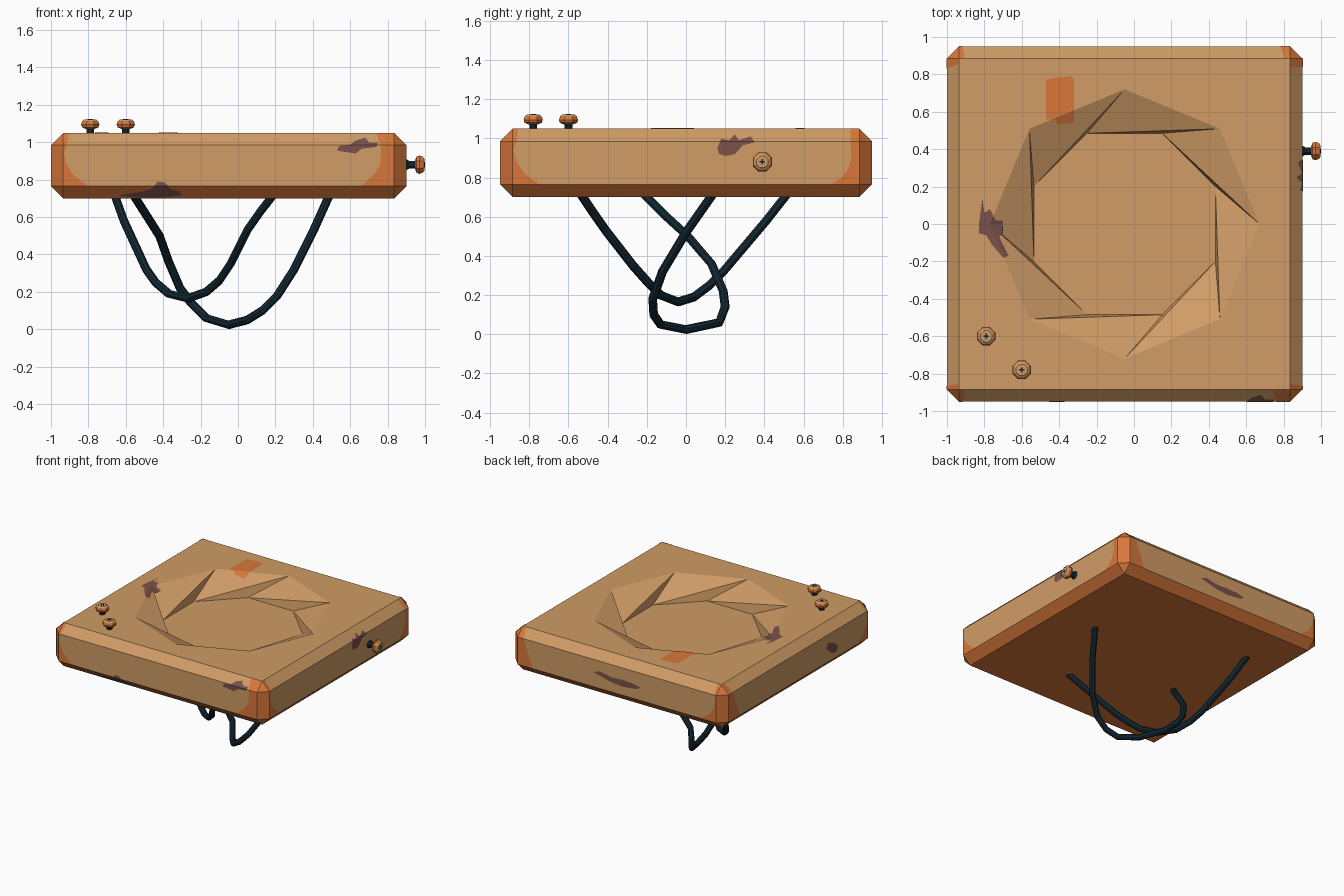
import bpy, bmesh, math
from mathutils import Vector, Matrix

if "Cube" in bpy.data.objects:
    bpy.data.objects.remove(bpy.data.objects["Cube"])


def material(name, rgb):
    m = bpy.data.materials.new(name)
    m.diffuse_color = [((c / 255 + 0.055) / 1.055) ** 2.4 for c in rgb] + [1]
    m.use_nodes = True
    m.node_tree.nodes["Principled BSDF"].inputs["Base Color"].default_value = m.diffuse_color
    return m


TAN = material("tan_paint", (208, 156, 102))
ORANGE = material("rust_orange", (216, 119, 58))
DARK = material("dark_rubber", (18, 40, 51))
STAIN = material("purple_brown_stain", (122, 82, 73))

CX, H = -0.05, 0.95            # slab centre x and half width
Z0, Z1, BEV = 0.70, 1.05, 0.065
R_OUT, R_IN, DEPTH = 0.72, 0.525, 0.14
APO = R_OUT * math.cos(math.pi / 8)
SLOPE = DEPTH / (APO - R_IN * math.cos(math.pi / 4))


def finish(bm, name, mats):
    me = bpy.data.meshes.new(name)
    bm.to_mesh(me)
    bm.free()
    for m in mats:
        me.materials.append(m)
    ob = bpy.data.objects.new(name, me)
    bpy.context.collection.objects.link(ob)
    return ob


# Slab: bevelled box with a twisted octagonal dish in its top
bm = bmesh.new()
bmesh.ops.create_cube(bm, size=1, matrix=Matrix.Translation((CX, 0, (Z0 + Z1) / 2))
                      @ Matrix.Diagonal((2 * H, 2 * H, Z1 - Z0, 1)))
bmesh.ops.bevel(bm, geom=bm.edges[:], offset=BEV, segments=1, affect='EDGES', profile=0.5)
top = max(bm.faces, key=lambda f: f.calc_center_median().z)
corners = sorted(top.verts, key=lambda v: math.atan2(v.co.y, v.co.x - CX) % math.tau)
bm.faces.remove(top)


def ring(r, z, start):
    return [bm.verts.new((CX + r * math.cos(start + k * math.pi / 4),
                          r * math.sin(start + k * math.pi / 4), z)) for k in range(8)]


rim = ring(R_OUT, Z1, 0)
floor = ring(R_IN, Z1 - DEPTH, math.pi / 8)
for q in range(4):
    c, d = corners[q], corners[(q + 1) % 4]
    a, b, e = rim[2 * q], rim[2 * q + 1], rim[(2 * q + 2) % 8]
    for tri in ((c, b, a), (c, e, b), (c, d, e)):
        bm.faces.new(tri)
for k in range(8):
    n = (k + 1) % 8
    bm.faces.new((rim[k], rim[n], floor[n]))
    bm.faces.new((rim[k], floor[n], floor[k]))
bm.faces.new(floor)
bmesh.ops.recalc_face_normals(bm, faces=bm.faces[:])
for f in bm.faces:
    n, c = f.normal, f.calc_center_median()
    at_corner = abs(c.x - CX) > 0.9 and abs(c.y) > 0.9
    f.material_index = 1 if at_corner or (n.z < -0.3 and c.z < Z0 + BEV) else 0
finish(bm, "slab", [TAN, ORANGE])

# Surface maps used to lay thin paint patches on the slab
LO, HI, GAP = Z0 + BEV, Z1 - BEV, 0.003


def side_map(axis, sign):
    def f(u, v):
        off = H + GAP - max(0, v - HI) - max(0, LO - v)
        return Vector((u, sign * off, v)) if axis == 'y' else Vector((CX + sign * off, u, v))
    return f


def top_map(u, v):
    inside = min(APO - (u - CX) * math.cos(a) - v * math.sin(a) for a in EDGE_ANGLES)
    return Vector((u, v, Z1 + GAP - SLOPE * max(0, inside)))


EDGE_ANGLES = [math.pi / 8 + k * math.pi / 4 for k in range(8)]
FRONT, BACK = side_map('y', -1), side_map('y', 1)
RIGHT, LEFT = side_map('x', 1), side_map('x', -1)


def patch(name, fmap, pts, mat):
    bm = bmesh.new()
    bm.faces.new([bm.verts.new((u, v, 0)) for u, v in pts])
    bmesh.ops.triangulate(bm, faces=bm.faces[:])
    if fmap is top_map:
        cuts = [((CX + APO * math.cos(a), APO * math.sin(a), 0), (math.cos(a), math.sin(a), 0))
                for a in EDGE_ANGLES] + [((0, 0, 0), (0, 1, 0))]
    else:
        cuts = [((0, LO, 0), (0, 1, 0)), ((0, HI, 0), (0, 1, 0))]
    for co, no in cuts:
        bmesh.ops.bisect_plane(bm, geom=bm.verts[:] + bm.edges[:] + bm.faces[:],
                               dist=1e-5, plane_co=co, plane_no=no)
    for v in bm.verts:
        v.co = fmap(v.co.x, v.co.y)
    bm.normal_update()
    for f in bm.faces:
        out = f.calc_center_median() - Vector((CX, 0, 0.87))
        if fmap is top_map:
            out = Vector((0, 0, 1))
        if f.normal.dot(out) < 0:
            f.normal_flip()
    finish(bm, name, [mat])


# Worn orange corners: narrow or wide patch at each end of each side
NARROW = [(0.03, 1.05), (0.02, 0.99), (0.005, 0.94), (0.02, 0.88), (0.06, 0.82), (0.135, LO)]
MIDDLE = [(0.045, 1.05), (0.045, 0.98), (0.04, 0.9), (0.055, 0.85), (0.09, 0.8), (0.145, LO)]
WIDE = [(0.095, 1.05), (0.07, 0.97), (0.075, 0.88), (0.105, 0.83), (0.18, LO)]
END = H - BEV
for name, fmap, mid, low, high in (("front", FRONT, CX, NARROW, WIDE), ("back", BACK, CX, NARROW, NARROW),
                                   ("right", RIGHT, 0, NARROW, MIDDLE), ("left", LEFT, 0, NARROW, NARROW)):
    for label, s, prof in (("low", -1, low), ("high", 1, high)):
        pts = [(mid + s * (END - d), z) for d, z in prof]
        pts += [(mid + s * END, LO), (mid + s * END, Z1)]
        patch(f"{name}_{label}_worn_corner", fmap, pts, ORANGE)

# Orange mark on the top and the purple stains
patch("top_orange_mark", top_map, [(-0.47, 0.77), (-0.44, 0.78), (-0.33, 0.79), (-0.32, 0.76), (-0.32, 0.54),
                                   (-0.41, 0.535), (-0.42, 0.56), (-0.47, 0.56)], ORANGE)
patch("top_stain", top_map, [(-0.81, 0.14), (-0.8, 0.06), (-0.77, 0.08), (-0.74, 0.02), (-0.7, 0.02), (-0.7, -0.05),
                             (-0.72, -0.07), (-0.67, -0.17), (-0.7, -0.18), (-0.76, -0.11), (-0.79, -0.06),
                             (-0.83, -0.05), (-0.83, -0.01)], STAIN)
patch("front_upper_stain", FRONT, [(0.53, 0.955), (0.54, 0.98), (0.6, 0.987), (0.63, 1.01), (0.68, 1.025), (0.7, 1.0),
                                   (0.75, 1.0), (0.74, 0.975), (0.66, 0.965), (0.63, 0.94), (0.56, 0.95)], STAIN)
patch("front_lower_stain", FRONT, [(-0.64, 0.715), (-0.52, 0.735), (-0.46, 0.75), (-0.43, 0.79), (-0.39, 0.785),
                                   (-0.36, 0.75), (-0.31, 0.735), (-0.3, 0.715), (-0.4, 0.705), (-0.55, 0.705)], STAIN)
patch("right_stain", RIGHT, [(0.16, 0.95), (0.18, 1.0), (0.22, 0.99), (0.25, 1.02), (0.27, 0.99), (0.33, 1.01),
                             (0.35, 0.98), (0.29, 0.965), (0.25, 0.92), (0.2, 0.91), (0.17, 0.92)], STAIN)
patch("back_stain", BACK, [(0.16, 0.885), (0.1, 0.905), (0, 0.885), (-0.1, 0.89), (-0.2, 0.885), (-0.26, 0.87),
                           (-0.23, 0.85), (-0.1, 0.835), (0, 0.845), (0.08, 0.865)], STAIN)
patch("left_stain", LEFT, [(-0.35, 0.88), (-0.38, 0.92), (-0.44, 0.9), (-0.5, 0.86), (-0.49, 0.81),
                           (-0.43, 0.82), (-0.38, 0.86)], STAIN)


# Screws: eight-sided lathe with dark shaft, orange head, tan face and cross slot
def lathe(bm, prof, mat_of):
    rings = [[bm.verts.new((r * math.cos(a), r * math.sin(a), h)) for a in
              (math.pi / 8 + k * math.pi / 4 for k in range(8))] for r, h in prof]
    for i in range(len(rings) - 1):
        for k in range(8):
            n = (k + 1) % 8
            f = bm.faces.new((rings[i][k], rings[i][n], rings[i + 1][n], rings[i + 1][k]))
            f.material_index = mat_of(i)
    bm.faces.new(rings[0][::-1]).material_index = mat_of(0)
    bm.faces.new(rings[-1]).material_index = mat_of(len(prof))


def screw(name, matrix):
    bm = bmesh.new()
    lathe(bm, [(0.032, 0), (0.022, 0.015), (0.022, 0.05)], lambda i: 0)
    lathe(bm, [(0.022, 0.045), (0.048, 0.055), (0.053, 0.07), (0.046, 0.088), (0.032, 0.098)],
          lambda i: 2 if i >= 3 else 1)
    for size in ((0.028, 0.008), (0.008, 0.028)):
        bmesh.ops.create_cube(bm, size=1, matrix=Matrix.Translation((0, 0, 0.097))
                              @ Matrix.Diagonal((*size, 0.006, 1)))
    bm.transform(matrix)
    finish(bm, name, [DARK, ORANGE, TAN])


screw("top_screw_1", Matrix.Translation((-0.79, -0.60, 1.025)))
screw("top_screw_2", Matrix.Translation((-0.60, -0.78, 1.025)))
screw("side_screw", Matrix.Translation((0.90, 0.39, 0.88)) @ Matrix.Rotation(math.pi / 2, 4, 'Y'))


# Hanging cables below the slab
def cable(name, pts):
    cu = bpy.data.curves.new(name, 'CURVE')
    cu.dimensions = '3D'
    cu.bevel_depth, cu.bevel_resolution, cu.use_fill_caps = 0.023, 2, True
    sp = cu.splines.new('POLY')
    sp.points.add(len(pts) - 1)
    for p, co in zip(sp.points, pts):
        p.co = (*co, 1)
    sp.use_smooth = False
    cu.materials.append(DARK)
    ob = bpy.data.objects.new(name, cu)
    bpy.context.collection.objects.link(ob)
    bpy.ops.object.select_all(action='DESELECT')
    ob.select_set(True)
    bpy.context.view_layer.objects.active = ob
    bpy.ops.object.convert(target='MESH')


cable("long_cable", [(-0.56, -0.22, 0.72), (-0.49, -0.11, 0.61), (-0.42, 0.01, 0.5), (-0.37, 0.13, 0.36),
                     (-0.31, 0.19, 0.22), (-0.25, 0.2, 0.14), (-0.17, 0.17, 0.06), (-0.05, 0, 0.024),
                     (0.05, -0.13, 0.05), (0.13, -0.165, 0.1), (0.21, -0.17, 0.18), (0.3, -0.12, 0.32),
                     (0.4, 0, 0.52), (0.49, 0.14, 0.72)])
cable("short_cable", [(-0.66, 0.52, 0.72), (-0.61, 0.41, 0.58), (-0.55, 0.3, 0.45), (-0.49, 0.19, 0.32),
                      (-0.44, 0.12, 0.25), (-0.37, 0.04, 0.19), (-0.27, -0.04, 0.165), (-0.17, -0.13, 0.2),
                      (-0.1, -0.19, 0.26), (-0.04, -0.27, 0.35), (0.05, -0.41, 0.53), (0.12, -0.48, 0.63),
                      (0.19, -0.54, 0.72)])
